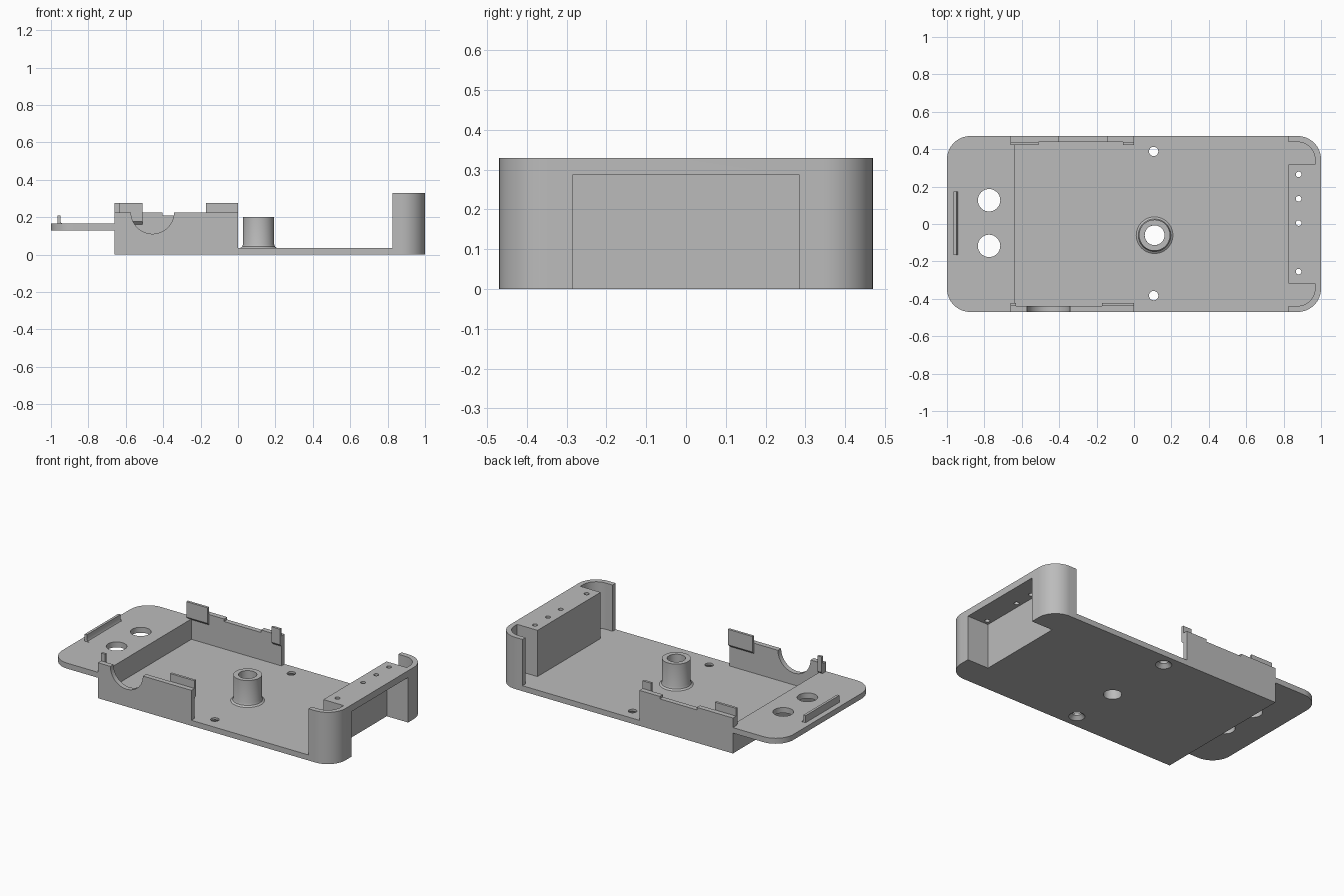
import bpy, bmesh
from math import sin, cos, radians, tau
from mathutils import Vector

cube = bpy.data.objects.get("Cube")
if cube:
    bpy.data.objects.remove(cube, do_unlink=True)

grey = bpy.data.materials.new("plain grey")
grey.use_nodes = True
colour = (0.5, 0.5, 0.5, 1)
grey.diffuse_color = colour
grey.node_tree.nodes["Principled BSDF"].inputs["Base Color"].default_value = colour


def finish(name, bm):
    bmesh.ops.recalc_face_normals(bm, faces=bm.faces)
    mesh = bpy.data.meshes.new(name)
    bm.to_mesh(mesh)
    bm.free()
    mesh.materials.append(grey)
    obj = bpy.data.objects.new(name, mesh)
    bpy.context.collection.objects.link(obj)
    return obj


def prism(name, points, axis, lo, hi):
    """Extrude a 2D outline along x, y or z."""
    place = {"x": lambda a, b: (lo, a, b),
             "y": lambda a, b: (a, lo, b),
             "z": lambda a, b: (a, b, lo)}[axis]
    bm = bmesh.new()
    face = bm.faces.new([bm.verts.new(place(*p)) for p in points])
    new = bmesh.ops.extrude_face_region(bm, geom=[face])["geom"]
    move = Vector([(hi - lo) * (axis == a) for a in "xyz"])
    bmesh.ops.translate(bm, vec=move, verts=[v for v in new if isinstance(v, bmesh.types.BMVert)])
    return finish(name, bm)


def box(name, x, y, z):
    return prism(name, [(x[0], y[0]), (x[1], y[0]), (x[1], y[1]), (x[0], y[1])], "z", *z)


def arc(cx, cy, r, start, end, steps=16):
    angles = [radians(start + (end - start) * i / steps) for i in range(steps + 1)]
    return [(cx + r * cos(a), cy + r * sin(a)) for a in angles]


def lathe(name, profile, x, y, steps=48):
    """Revolve a closed (radius, height) loop about a vertical axis."""
    bm = bmesh.new()
    rings = [[bm.verts.new((x + r * cos(tau * i / steps), y + r * sin(tau * i / steps), z))
              for r, z in profile] for i in range(steps)]
    n = len(profile)
    for i in range(steps):
        a, b = rings[i], rings[(i + 1) % steps]
        for j in range(n):
            k = (j + 1) % n
            bm.faces.new((a[j], b[j], b[k], a[k]))
    return finish(name, bm)


def cutter(x, y, z0, z1, r0, r1):
    bm = bmesh.new()
    bmesh.ops.create_cone(bm, cap_ends=True, segments=32, radius1=r0, radius2=r1, depth=z1 - z0)
    bmesh.ops.translate(bm, vec=(x, y, (z0 + z1) / 2), verts=bm.verts)
    return finish("hole_cutter", bm)


def combine(target, others, operation):
    """Apply booleans and discard the helper solids."""
    for other in others:
        mod = target.modifiers.new("bool", "BOOLEAN")
        mod.operation, mod.solver, mod.object = operation, "EXACT", other
        bpy.context.view_layer.objects.active = target
        bpy.ops.object.modifier_apply(modifier=mod.name)
        bpy.data.objects.remove(other, do_unlink=True)


W, T, WALL = 0.47, 0.035, 0.438      # half width, floor thickness, inner wall plane
LEFT, END, R = -0.66, 0.825, 0.125   # tray start, end block start, corner radius
CX, CY = 1 - R, W - R

# Floor with two rounded corners
outer = arc(CX, -CY, R, -90, 0) + arc(CX, CY, R, 0, 90)
case = prism("case_body", [(LEFT, -W)] + outer + [(LEFT, W)], "z", 0, T)

# Tall rounded end with its corner pockets and central block
ri = R - (W - WALL)
block = 0.318
end_block = prism("end_block", [(END, -W)] + outer + [(END, W), (END, WALL)]
                  + arc(CX, CY, ri, 90, 0) + [(CX + ri, block), (END, block), (END, -block), (CX + ri, -block)]
                  + arc(CX, -CY, ri, 0, -90) + [(END, -WALL)], "z", 0, 0.33)

# Side walls, the front one with a round notch
top = 0.226
back_wall = prism("back_wall", [(LEFT, 0), (0, 0), (0, top), (-0.145, top), (-0.145, 0.21),
                                (-0.405, 0.21), (-0.405, top), (LEFT, top)], "y", WALL, W)
front_wall = prism("front_wall", [(LEFT, 0), (0, 0), (0, top)]
                   + arc(-0.457, top, 0.115, 0, -180, 32) + [(LEFT, top)], "y", -W, -WALL)

# Step wall and raised shelf
step_wall = box("step_wall", (LEFT, -0.635), (-W, W), (0, 0.165))
shelf = prism("shelf", [(-0.635, W)] + arc(R - 1, CY, R, 90, 180)
              + arc(R - 1, -CY, R, 180, 270) + [(-0.635, -W)], "z", 0.13, 0.165)
combine(case, [end_block, back_wall, front_wall, step_wall, shelf], "UNION")

# Open pocket in the end block and all round holes
cuts = [box("pocket_cutter", (0.85, 1.1), (-0.285, 0.285), (-0.1, 0.287)),
        cutter(0.11, -0.06, -0.1, 0.1, 0.053, 0.053)]
for y in (0.265, 0.135, 0.005, -0.255):
    cuts.append(cutter(0.88, y, 0.25, 0.4, 0.015, 0.015))
for y in (-0.383, 0.388):
    cuts.append(cutter(0.105, y, -0.1, 0.1, 0.025, 0.025))
    cuts.append(cutter(0.105, y, -0.005, 0.022, 0.052, 0.025))
for y in (-0.117, 0.127):
    cuts.append(cutter(-0.775, y, 0.05, 0.25, 0.06, 0.06))
combine(case, cuts, "DIFFERENCE")

# Hollow screw post with a flared foot
post = lathe("screw_post", [(0.053, T), (0.053, 0.2), (0.083, 0.2), (0.083, 0.055),
                            (0.087, 0.043), (0.098, T)], 0.11, -0.06)

# Snap tabs on the inner faces of the walls
tabs = []
for name, side, x0, x1 in (("back_wide_tab", 1, LEFT, -0.51), ("back_small_tab", 1, -0.06, 0),
                           ("front_small_tab", -1, LEFT, -0.632), ("front_wide_tab", -1, -0.172, 0)):
    outline = [(WALL, 0.16), (0.422, 0.176), (0.422, 0.275), (WALL, 0.275)]
    tabs.append(prism(name, [(side * y, z) for y, z in outline], "x", x0, x1))

# Lip on the shelf with a filleted inner foot
lip = prism("shelf_lip", [(-0.966, 0.165), (-0.966, 0.21), (-0.95, 0.21), (-0.95, 0.18),
                          (-0.945, 0.17), (-0.935, 0.165)], "y", -0.165, 0.175)

for obj in [case, post, lip] + tabs:
    bpy.ops.object.select_all(action="DESELECT")
    obj.select_set(True)
    bpy.context.view_layer.objects.active = obj
    bpy.ops.object.shade_smooth_by_angle(angle=radians(30))
